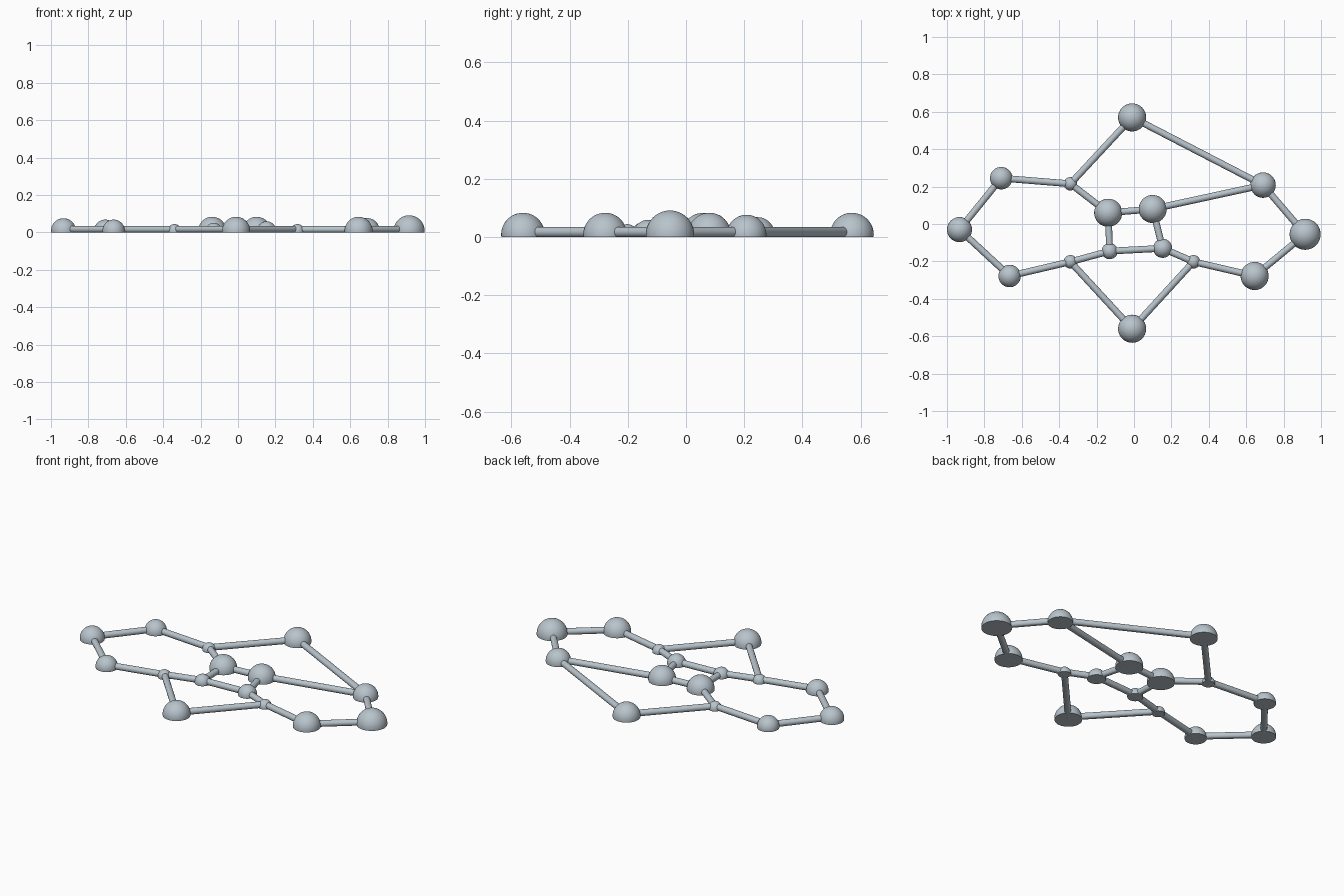
import bpy, bmesh, math
from mathutils import Vector, Matrix

if "Cube" in bpy.data.objects:
    bpy.data.objects.remove(bpy.data.objects["Cube"])

steel = bpy.data.materials.new("pale steel grey")
steel.diffuse_color = (0.48, 0.55, 0.60, 1)
steel.use_nodes = True
steel.node_tree.nodes["Principled BSDF"].inputs["Base Color"].default_value = steel.diffuse_color

BALL_Z = 0.008                 # ball centres sit just above the flat underside
ROD_Z, ROD_R = 0.016, 0.018

# x, y, radius of every ball
balls = {
    "rear": (-0.01, 0.57, 0.075),
    "front": (-0.01, -0.56, 0.075),
    "left_rear": (-0.71, 0.245, 0.06),
    "left_tip": (-0.933, -0.03, 0.067),
    "left_front": (-0.665, -0.278, 0.06),
    "right_rear": (0.69, 0.208, 0.068),
    "right_tip": (0.915, -0.055, 0.083),
    "right_front": (0.645, -0.278, 0.075),
    "joint_rear_left": (-0.34, 0.215, 0.036),
    "joint_front_left": (-0.34, -0.202, 0.036),
    "joint_front_right": (0.318, -0.202, 0.036),
    "core_rear_left": (-0.138, 0.06, 0.075),
    "core_rear_right": (0.10, 0.08, 0.075),
    "core_front_left": (-0.13, -0.145, 0.043),
    "core_front_right": (0.153, -0.13, 0.051),
}

# closed loops and branches of rods
chains = [
    ["joint_rear_left", "left_rear", "left_tip", "left_front",
     "joint_front_left", "core_front_left"],
    ["core_front_right", "joint_front_right", "right_front", "right_tip",
     "right_rear", "core_rear_right"],
    ["core_rear_left", "core_rear_right", "core_front_right",
     "core_front_left", "core_rear_left", "joint_rear_left", "rear",
     "right_rear"],
    ["joint_front_left", "front", "joint_front_right"],
]


def finish(bm, name):
    """Slice the part flat at the floor, cap it and shade it smooth."""
    res = bmesh.ops.bisect_plane(
        bm, geom=bm.verts[:] + bm.edges[:] + bm.faces[:], dist=1e-5,
        plane_co=(0, 0, 0), plane_no=(0, 0, -1), clear_outer=True)
    rim = [e for e in res["geom_cut"] if isinstance(e, bmesh.types.BMEdge)]
    if rim:
        bmesh.ops.holes_fill(bm, edges=rim)
    bmesh.ops.recalc_face_normals(bm, faces=bm.faces[:])
    mesh = bpy.data.meshes.new(name)
    bm.to_mesh(mesh)
    bm.free()
    mesh.materials.append(steel)
    obj = bpy.data.objects.new(name, mesh)
    bpy.context.collection.objects.link(obj)
    bpy.ops.object.select_all(action='DESELECT')
    obj.select_set(True)
    bpy.context.view_layer.objects.active = obj
    bpy.ops.object.shade_smooth_by_angle(angle=math.radians(35))


# domed balls
for name, (x, y, r) in balls.items():
    bm = bmesh.new()
    bmesh.ops.create_uvsphere(bm, u_segments=40, v_segments=24, radius=r,
                              matrix=Matrix.Translation((x, y, BALL_Z)))
    finish(bm, "ball_" + name)

# connecting rods
for chain in chains:
    for a, b in zip(chain, chain[1:]):
        p = Vector((*balls[a][:2], ROD_Z))
        q = Vector((*balls[b][:2], ROD_Z))
        d = q - p
        bm = bmesh.new()
        bmesh.ops.create_cone(
            bm, cap_ends=True, segments=24, radius1=ROD_R, radius2=ROD_R,
            depth=d.length,
            matrix=Matrix.Translation((p + q) / 2)
            @ d.to_track_quat('Z', 'Y').to_matrix().to_4x4())
        finish(bm, f"rod_{a}_to_{b}")
